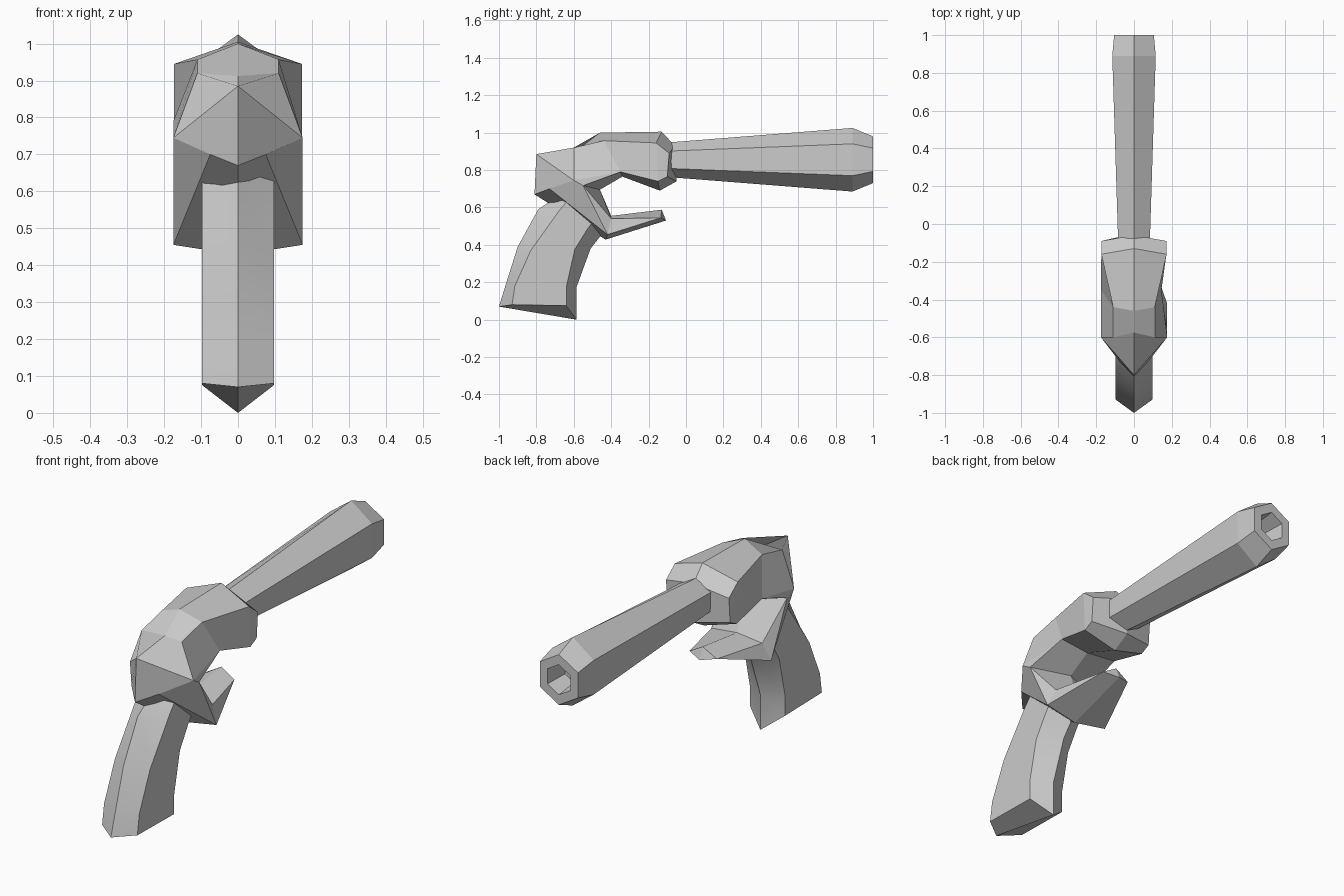
import bpy, bmesh

if "Cube" in bpy.data.objects:
    bpy.data.objects.remove(bpy.data.objects["Cube"])


def make_object(name, verts, faces):
    mesh = bpy.data.meshes.new(name)
    mesh.from_pydata(verts, [], faces)
    bm = bmesh.new()
    bm.from_mesh(mesh)
    bmesh.ops.remove_doubles(bm, verts=bm.verts, dist=0.0005)
    bmesh.ops.recalc_face_normals(bm, faces=bm.faces)
    bm.to_mesh(mesh)
    bm.free()
    obj = bpy.data.objects.new(name, mesh)
    bpy.context.collection.objects.link(obj)
    return obj


def bridge(rings, n):
    """Quads joining consecutive closed rings of n points."""
    return [(r * n + i, r * n + (i + 1) % n, (r + 1) * n + (i + 1) % n, (r + 1) * n + i)
            for r in range(rings - 1) for i in range(n)]


# Barrel: six-sided flared tube, stations are (y, half height, half width)
stations = [(-0.09, 0.093, 0.084), (0.89, 0.17, 0.115), (1.0, 0.125, 0.105),
            (1.0, 0.075, 0.063), (0.88, 0.06, 0.05)]
hexagon = [(0, 1), (1, 0.5), (1, -0.5), (0, -1), (-1, -0.5), (-1, 0.5)]
verts = [(w * hx, y, 0.855 + h * hz) for y, h, w in stations for hx, hz in hexagon]
last = len(verts) - 6
make_object("barrel", verts,
            bridge(len(stations), 6) + [tuple(range(6)), tuple(range(last, last + 6))])

# Body with guard: centre ridge outline and a narrower outline on each side
ridge = [(-0.80, 0.885), (-0.575, 0.912), (-0.46, 1.0), (-0.13, 1.005), (-0.06, 0.93),
         (-0.05, 0.74), (-0.14, 0.69), (-0.34, 0.765), (-0.46, 0.695), (-0.40, 0.555),
         (-0.13, 0.588), (-0.107, 0.53), (-0.43, 0.428), (-0.81, 0.67)]
side = [(0.175, -0.60, 0.745), (0.11, -0.60, 0.92), (0.11, -0.44, 0.957),
        (0.173, -0.16, 0.945), (0.173, -0.09, 0.89), (0.173, -0.10, 0.765),
        (0.173, -0.15, 0.74), (0.145, -0.35, 0.79), (0.172, -0.55, 0.717),
        (0.14, -0.40, 0.54), (0.075, -0.135, 0.545), (0.075, -0.135, 0.545),
        (0.175, -0.42, 0.455), (0.075, -0.73, 0.70)]
panels = [(0, 1, 2, 7), (0, 7, 8), (2, 3, 6, 7), (3, 4, 5, 6),
          (0, 8, 12, 13), (8, 9, 12), (9, 10, 12)]
n = len(ridge)
left = [(-x, y, z) for x, y, z in side]
left[7] = (-0.175, -0.35, 0.79)
verts = left + [(0, y, z) for y, z in ridge] + side
faces = bridge(3, n)
for offset in (0, 2 * n):
    faces += [tuple(i + offset for i in p) for p in panels]
make_object("body_and_guard", verts, faces)

# Grip: curved six-sided loft; stations give rear, side rear, side front, front
grip_stations = [
    [(-0.70, 0.65), (-0.63, 0.64), (-0.48, 0.55), (-0.44, 0.50)],
    [(-0.79, 0.59), (-0.68, 0.58), (-0.53, 0.48), (-0.455, 0.45)],
    [(-0.90, 0.39), (-0.83, 0.37), (-0.595, 0.375), (-0.51, 0.38)],
    [(-0.96, 0.20), (-0.915, 0.18), (-0.64, 0.175), (-0.585, 0.175)],
    [(-1.0, 0.07), (-0.93, 0.08), (-0.64, 0.075), (-0.585, 0.0)]]
w = 0.097
verts = []
for rear, sr, sf, front in grip_stations:
    verts += [(0, *rear), (w, *sr), (w, *sf), (0, *front), (-w, *sf), (-w, *sr)]
b = len(verts) - 6
grip = make_object("grip", verts, bridge(len(grip_stations), 6) + [
    tuple(range(6)), (b, b + 1, b + 2, b + 3), (b, b + 3, b + 4, b + 5)])

# Soft blend toward the heel of the grip
bpy.context.view_layer.objects.active = grip
grip.select_set(True)
bpy.ops.object.shade_smooth_by_angle(angle=0.6)
